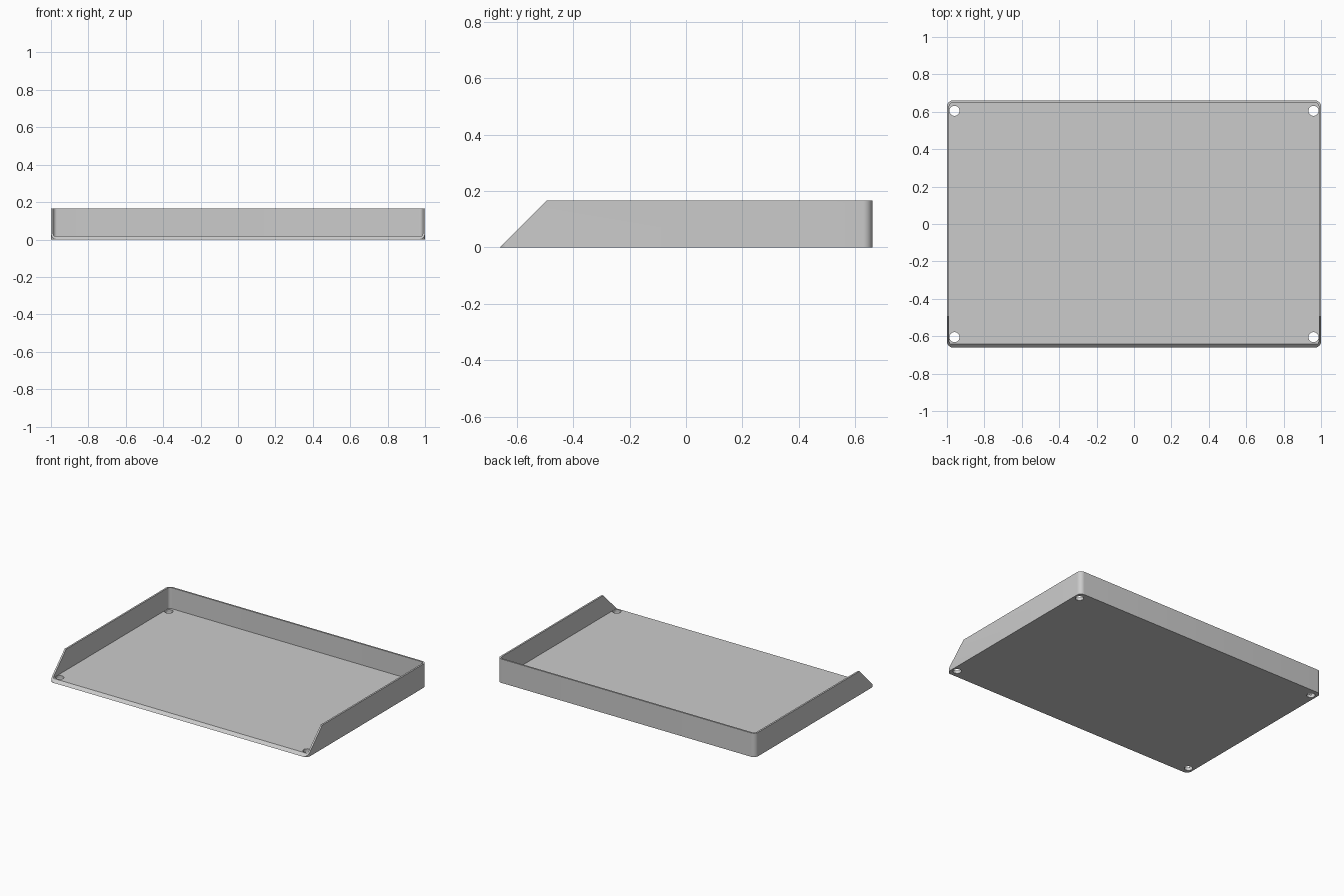
import bpy, bmesh, math

HX, HY, HEIGHT = 1.0, 0.661, 0.167
WALL, FLOOR, RADIUS = 0.012, 0.02, 0.033

old = bpy.data.objects.get("Cube")
if old:
    bpy.data.objects.remove(old, do_unlink=True)

grey = bpy.data.materials.new("light grey")
grey.use_nodes = True
colour = (0.6, 0.6, 0.6, 1)
grey.diffuse_color = colour
grey.node_tree.nodes["Principled BSDF"].inputs["Base Color"].default_value = colour


def rounded_outline(hx, hy, r, steps=10):
    """Counter-clockwise rectangle with rounded corners."""
    points = []
    for i, (sx, sy) in enumerate([(1, 1), (-1, 1), (-1, -1), (1, -1)]):
        for k in range(steps + 1):
            a = (i + k / steps) * math.pi / 2
            points.append((sx * (hx - r) + r * math.cos(a),
                           sy * (hy - r) + r * math.sin(a)))
    return points


def circle(cx, cy, r, sides=32):
    return [(cx + r * math.cos(2 * math.pi * k / sides),
             cy + r * math.sin(2 * math.pi * k / sides)) for k in range(sides)]


def prism(name, outline, z0, z1, slope=False):
    bm = bmesh.new()
    base = bm.faces.new([bm.verts.new((x, y, z0)) for x, y in outline])
    top = bmesh.ops.extrude_face_region(bm, geom=[base])["geom"]
    for v in top:
        if isinstance(v, bmesh.types.BMVert):
            v.co.z = z1
    if slope:
        # Slice the front off at 45 degrees and close the cut
        bmesh.ops.bisect_plane(bm, geom=bm.verts[:] + bm.edges[:] + bm.faces[:],
                               dist=1e-5, plane_co=(0, -HY, 0),
                               plane_no=(0, -1, 1), clear_outer=True)
        bmesh.ops.holes_fill(bm, edges=bm.edges[:], sides=0)
    bmesh.ops.recalc_face_normals(bm, faces=bm.faces[:])
    mesh = bpy.data.meshes.new(name)
    bm.to_mesh(mesh)
    bm.free()
    mesh.materials.append(grey)
    obj = bpy.data.objects.new(name, mesh)
    bpy.context.collection.objects.link(obj)
    return obj


def cut(target, cutter):
    mod = target.modifiers.new("cut", 'BOOLEAN')
    mod.operation = 'DIFFERENCE'
    mod.solver = 'EXACT'
    mod.object = cutter
    bpy.context.view_layer.objects.active = target
    bpy.ops.object.modifier_apply(modifier=mod.name)
    bpy.data.objects.remove(cutter, do_unlink=True)


# Tray body with sloped front
tray = prism("tray", rounded_outline(HX, HY, RADIUS), 0, HEIGHT, slope=True)

# Hollow inside
cut(tray, prism("cavity", rounded_outline(HX - WALL, HY - WALL, RADIUS - WALL),
                FLOOR, HEIGHT + 0.1))

# Corner holes through the floor
for sx in (-1, 1):
    for sy in (-1, 1):
        cut(tray, prism("hole", circle(sx * 0.96, sy * 0.605, 0.027), -0.1, 0.06))

# Smooth rounded corners, crisp edges
bpy.ops.object.select_all(action='DESELECT')
tray.select_set(True)
bpy.context.view_layer.objects.active = tray
bpy.ops.object.shade_smooth_by_angle(angle=math.radians(30))
